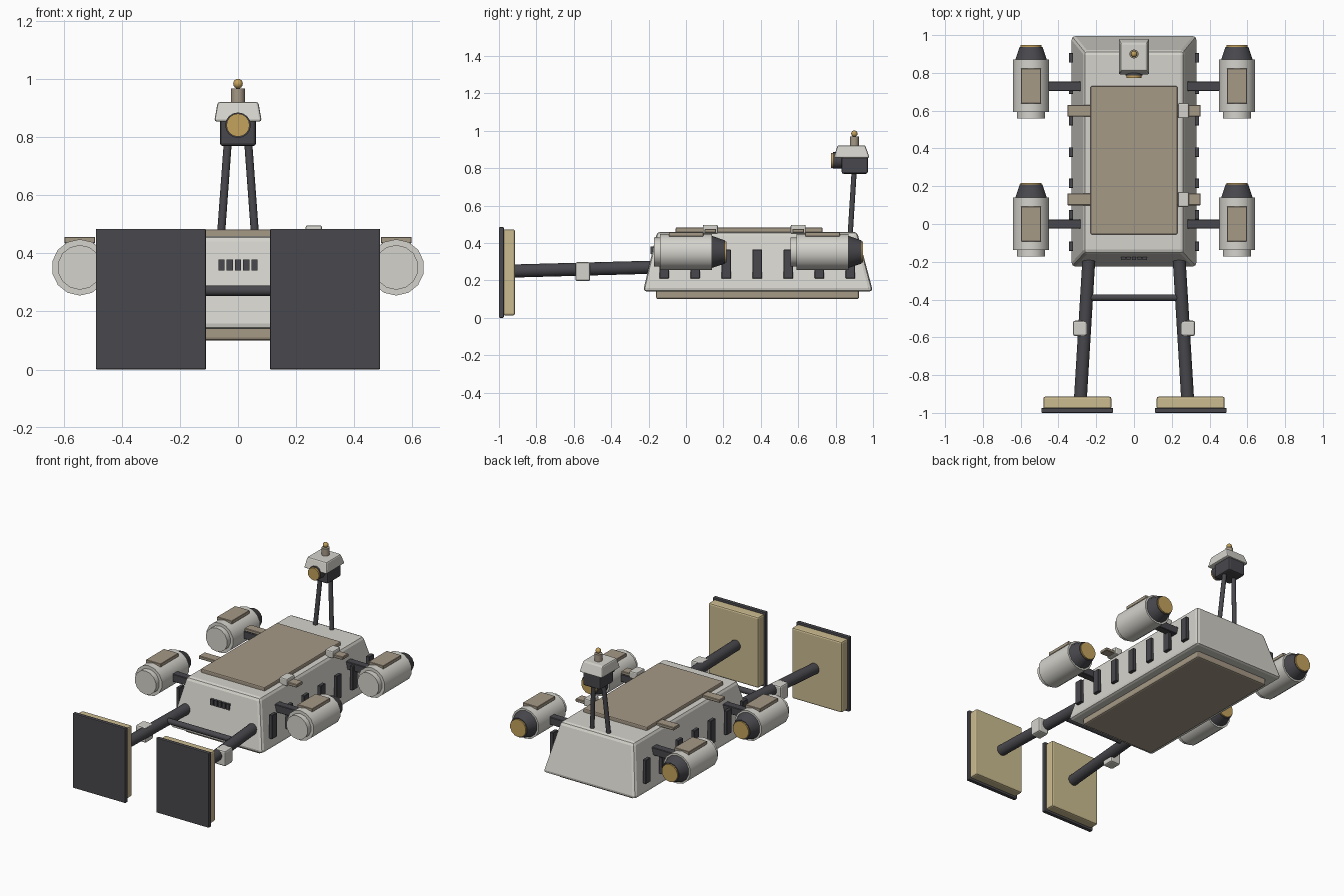
import bpy, bmesh, math
from mathutils import Vector, Matrix

if "Cube" in bpy.data.objects:
    bpy.data.objects.remove(bpy.data.objects["Cube"])


def material(name, rgb):
    m = bpy.data.materials.new(name)
    m.diffuse_color = (*rgb, 1)
    m.use_nodes = True
    m.node_tree.nodes["Principled BSDF"].inputs["Base Color"].default_value = m.diffuse_color
    return m


WHITE = material("off_white", (0.66, 0.65, 0.60))
DARK = material("charcoal", (0.065, 0.063, 0.072))
BROWN = material("taupe", (0.38, 0.32, 0.24))
TAN = material("sand", (0.60, 0.50, 0.28))
GOLD = material("gold", (0.55, 0.36, 0.11))


def finish(name, bm, mat, smooth=None):
    bmesh.ops.recalc_face_normals(bm, faces=bm.faces)
    me = bpy.data.meshes.new(name)
    bm.to_mesh(me)
    bm.free()
    me.materials.append(mat)
    ob = bpy.data.objects.new(name, me)
    bpy.context.collection.objects.link(ob)
    if smooth:
        bpy.ops.object.select_all(action='DESELECT')
        ob.select_set(True)
        bpy.context.view_layer.objects.active = ob
        bpy.ops.object.shade_smooth_by_angle(angle=math.radians(smooth))
    return ob


def box(name, mat, x, y, z, bevel=0.0, top_x=None, top_y=None, segs=2):
    """Box from (min, max) ranges; top_x / top_y give a tapered upper face."""
    bm = bmesh.new()
    bmesh.ops.create_cube(bm, size=1)
    for v in bm.verts:
        up = v.co.z > 0
        rx = top_x if up and top_x else x
        ry = top_y if up and top_y else y
        v.co = Vector((rx[v.co.x > 0], ry[v.co.y > 0], z[up]))
    if bevel:
        bmesh.ops.bevel(bm, geom=bm.edges[:], offset=bevel, segments=segs,
                        profile=0.5, affect='EDGES', clamp_overlap=True)
    return finish(name, bm, mat)


def rod(name, mat, a, b, r1, r2=None, sides=14):
    """Cylinder or cone running from point a to point b."""
    a, b = Vector(a), Vector(b)
    d = b - a
    bm = bmesh.new()
    rot = d.to_track_quat('Z', 'Y').to_matrix().to_4x4()
    bmesh.ops.create_cone(bm, cap_ends=True, segments=sides, radius1=r1,
                          radius2=r1 if r2 is None else r2, depth=d.length,
                          matrix=Matrix.Translation((a + b) / 2) @ rot)
    return finish(name, bm, mat, 32)


def span(s, lo, hi):
    """Mirror an x range to side s."""
    return (lo, hi) if s > 0 else (-hi, -lo)


# Main hull with plates above and below
box("hull", WHITE, (-0.335, 0.335), (-0.23, 1.0), (0.14, 0.46), 0.02,
    (-0.265, 0.265), (-0.155, 0.915))
box("belly_plate", BROWN, (-0.27, 0.27), (-0.16, 0.925), (0.10, 0.155), 0.01)
box("deck_plate", BROWN, (-0.23, 0.23), (-0.055, 0.73), (0.45, 0.483), 0.006)

# Front grille slots
for i in range(5):
    x = (i - 2) * 0.0285
    box("front_slot", DARK, (x - 0.011, x + 0.011), (-0.19, -0.165), (0.342, 0.38))

for s, side in ((-1, "left"), (1, "right")):
    # Side vents
    for i in range(7):
        y = -0.117 + i * 0.166
        box(side + "_vent", DARK, span(s, 0.322, 0.345), (y - 0.025, y + 0.025),
            (0.21, 0.365), 0.002, segs=1)

    # Deck straps, with clips on the right only
    for y in (0.13, 0.60):
        box(side + "_strap", BROWN, span(s, 0.20, 0.353), (y - 0.031, y + 0.031),
            (0.455, 0.475), 0.003, segs=1)
        if s > 0:
            box("strap_clip", WHITE, (0.233, 0.29), (y - 0.04, y + 0.04),
                (0.45, 0.497), 0.007)

    # Thruster pods
    for y in (0.0, 0.73):
        x = s * 0.545
        z = 0.352
        box(side + "_pod_strut", DARK, span(s, 0.24, 0.48), (y - 0.025, y + 0.025),
            (z - 0.025, z + 0.025), 0.003, segs=1)
        rod(side + "_pod_shell", WHITE, (x, y - 0.138, z), (x, y + 0.14, z), 0.097)
        rod(side + "_pod_cap", WHITE, (x, y - 0.172, z), (x, y - 0.13, z), 0.077)
        rod(side + "_pod_nozzle", DARK, (x, y + 0.135, z), (x, y + 0.208, z), 0.087, 0.062)
        rod(side + "_pod_lens", GOLD, (x, y + 0.20, z), (x, y + 0.217, z), 0.057)
        box(side + "_pod_panel", BROWN, (x - 0.053, x + 0.053), (y - 0.092, y + 0.093),
            (0.435, 0.457), 0.002, segs=1)

    # Front legs, clamps and feet
    rod(side + "_leg", DARK, (s * 0.235, -0.12, 0.272), (s * 0.284, -0.93, 0.25), 0.035)
    box(side + "_leg_clamp", WHITE, span(s, 0.249, 0.323), (-0.592, -0.512),
        (0.197, 0.297), 0.01)
    box(side + "_foot_pad", TAN, span(s, 0.12, 0.48), (-0.98, -0.914),
        (0.013, 0.473), 0.01)
    box(side + "_foot_sole", DARK, span(s, 0.11, 0.49), (-1.0, -0.974),
        (0.0, 0.485), 0.005)

    # Mast rods
    rod(side + "_mast_rod", DARK, (s * 0.061, 0.877, 0.43), (s * 0.034, 0.9, 0.80),
        0.014, sides=12)

# Brace between the legs
rod("leg_brace", DARK, (-0.25, -0.39, 0.272), (0.25, -0.39, 0.272), 0.018, sides=12)

# Sensor head
box("head_base", DARK, (-0.062, 0.062), (0.832, 0.972), (0.77, 0.875), 0.01)
box("head_cover", WHITE, (-0.082, 0.082), (0.79, 0.982), (0.855, 0.922), 0.008,
    (-0.07, 0.07), (0.81, 0.958))
rod("lens_collar", DARK, (0, 0.785, 0.842), (0, 0.85, 0.842), 0.044, sides=16)
rod("lens", GOLD, (0, 0.774, 0.842), (0, 0.79, 0.842), 0.040, sides=16)

# Antenna
rod("antenna_stub", BROWN, (0, 0.9, 0.91), (0, 0.9, 0.968), 0.024)
bm = bmesh.new()
bmesh.ops.create_uvsphere(bm, u_segments=14, v_segments=8, radius=0.017,
                          matrix=Matrix.Translation((0, 0.9, 0.985)))
finish("antenna_ball", bm, GOLD, 60)
